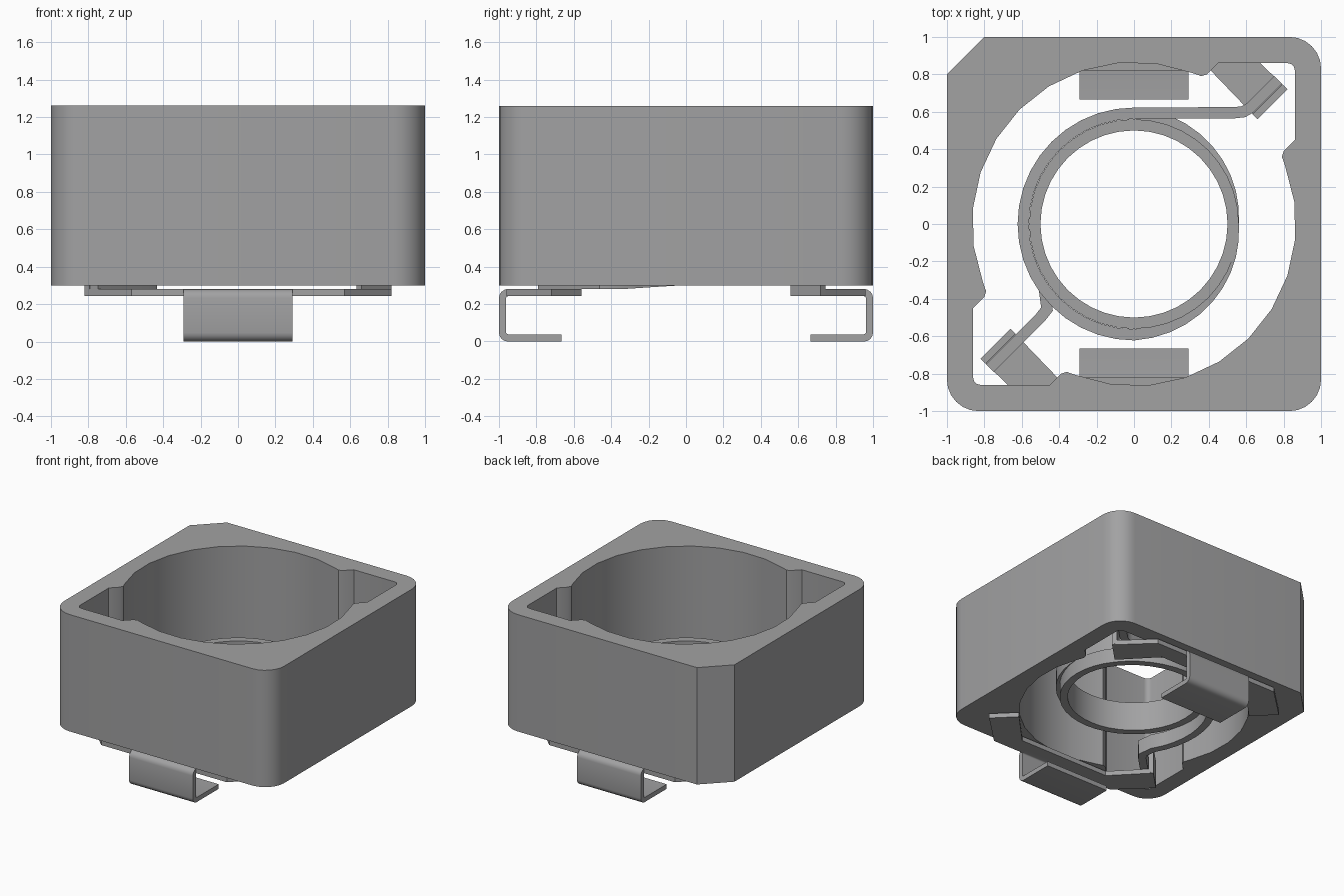
import bpy, bmesh, math
from mathutils import Matrix, Vector

if "Cube" in bpy.data.objects:
    bpy.data.objects.remove(bpy.data.objects["Cube"])

metal = bpy.data.materials.new("matte_grey")
metal.use_nodes = True
GREY = (0.36, 0.36, 0.365, 1)
metal.diffuse_color = GREY
metal.node_tree.nodes["Principled BSDF"].inputs["Base Color"].default_value = GREY


def finish(bm, name, matrix=None):
    if matrix:
        bmesh.ops.transform(bm, matrix=matrix, verts=bm.verts)
    bmesh.ops.recalc_face_normals(bm, faces=bm.faces)
    me = bpy.data.meshes.new(name)
    bm.to_mesh(me)
    bm.free()
    me.materials.append(metal)
    ob = bpy.data.objects.new(name, me)
    bpy.context.collection.objects.link(ob)
    bpy.ops.object.select_all(action='DESELECT')
    ob.select_set(True)
    bpy.context.view_layer.objects.active = ob
    bpy.ops.object.shade_smooth_by_angle(angle=math.radians(32))
    return ob


def prism(name, loops, z0, z1, matrix=None):
    """Flat outline (with holes) extruded upward."""
    bm = bmesh.new()
    edges = []
    for loop in loops:
        vs = [bm.verts.new((x, y, z0)) for x, y in loop]
        edges += [bm.edges.new((a, b)) for a, b in zip(vs, vs[1:] + vs[:1])]
    bmesh.ops.triangle_fill(bm, edges=edges, use_beauty=True)
    top = bmesh.ops.extrude_face_region(bm, geom=bm.faces[:])["geom"]
    bmesh.ops.translate(bm, vec=(0, 0, z1 - z0),
                        verts=[v for v in top if isinstance(v, bmesh.types.BMVert)])
    return finish(bm, name, matrix)


def ribbon(name, path, thick, height, matrix=None):
    """Rectangular strip swept along (x, y, bottom z) points."""
    bm = bmesh.new()
    pts = [Vector(p) for p in path]
    flat = [p.to_2d() for p in pts]
    rings = []
    for i, p in enumerate(pts):
        a = (flat[i] - flat[i - 1]).normalized() if i else None
        b = (flat[i + 1] - flat[i]).normalized() if i < len(pts) - 1 else None
        a, b = a or b, b or a
        t = (a + b).normalized()
        n = Vector((-t.y, t.x, 0)) * (thick / 2 / max(t.dot(a), 0.5))
        up = Vector((0, 0, height))
        rings.append([bm.verts.new(q) for q in (p - n, p + n, p + n + up, p - n + up)])
    for r, s in zip(rings, rings[1:]):
        for k in range(4):
            bm.faces.new((r[k], r[k - 1], s[k - 1], s[k]))
    bm.faces.new(rings[0])
    bm.faces.new(rings[-1])
    return finish(bm, name, matrix)


def arc(cx, cy, r, a0, a1, n):
    return [(cx + r * math.cos(math.radians(a0 + (a1 - a0) * i / n)),
             cy + r * math.sin(math.radians(a0 + (a1 - a0) * i / n))) for i in range(n + 1)]


def turned(pts):
    return [(-x, -y) for x, y in pts]


# Shielding shell: three rounded corners, one chamfer, round bore with two pockets
R = 0.17
outer = (arc(1 - R, 1 - R, R, 0, 90, 6) + [(-0.8, 1), (-1, 0.8)]
         + arc(R - 1, R - 1, R, 180, 270, 6) + arc(1 - R, R - 1, R, 270, 360, 6))
half_bore = ([(0.79, 0.36), (0.8, 0.39), (0.86, 0.45)] + arc(0.82, 0.82, 0.04, 0, 90, 3)
             + [(0.45, 0.86), (0.39, 0.8), (0.36, 0.79)] + arc(0, 0, 0.865, 69, 201, 10))
prism("shell", [outer, half_bore + turned(half_bore)], 0.3, 1.26)

# Terminals: winged top plate, bent foot and wire tab, repeated by a half turn
T = 0.038
wing = [(0.29, 0.96), (0.57, 0.96), (0.82, 0.72), (0.66, 0.56), (0.41, 0.82)]
plate = wing + [(-x, y) for x, y in reversed(wing)]
mid = T / 2
bend = 0.03
foot = ([(0.665, mid, 0)]
        + [(x, y, 0) for x, y in arc(1 - mid - bend, mid + bend, bend, 270, 360, 4)]
        + [(x, y, 0) for x, y in arc(1 - mid - bend, 0.28 - mid - bend, bend, 0, 90, 4)]
        + [(0.9, 0.28 - mid, 0)])
to_side = Matrix(((0, 0, 1, -0.29), (1, 0, 0, 0), (0, 1, 0, 0), (0, 0, 0, 1)))
for side, angle in (("back", 0), ("front", math.pi)):
    spin = Matrix.Rotation(angle, 4, 'Z')
    prism(side + "_terminal_plate", [plate], 0.28 - T, 0.28, spin)
    ribbon(side + "_terminal_foot", foot, T, 0.58, spin @ to_side)
    ribbon(side + "_wire_tab", [(0.647, 0.573, 0.25), (0.807, 0.733, 0.25)], T, 0.22, spin)

# Coil: two flat wires wound in opposite directions, outer turn easing into inner turn
OUT, INN, WIRE, TALL = 0.592, 0.53, 0.06, 0.12


def winding(start, ease, step, z_start, z_end):
    """Outer arc from start, easing inward for 90 degrees, then one inner turn."""
    pts, deg, total = [], 0, ease + 90 + 360
    while deg <= total:
        k = min(max((deg - ease) / 90, 0), 1)
        rise = min(deg / (ease + 90), 1)
        a = math.radians(start + step * deg)
        r = OUT + (INN - OUT) * k
        pts.append((r * math.cos(a), r * math.sin(a), z_start + (z_end - z_start) * rise))
        deg += 9
    return pts


upper_lead = [(0.77, 0.77, 0.42), (0.62, 0.62, 0.42), (0.585, 0.6, 0.42), (0.54, 0.595, 0.42)]
ribbon("upper_coil_wire", upper_lead + winding(90, 180, 1, 0.43, 0.53), WIRE, TALL)
lower_lead = [(-0.77, -0.77, 0.28), (-0.5, -0.5, 0.28), (-0.465, -0.455, 0.28)]
ribbon("lower_coil_wire", lower_lead + winding(216, 126, -1, 0.28, 0.41), WIRE, TALL)
